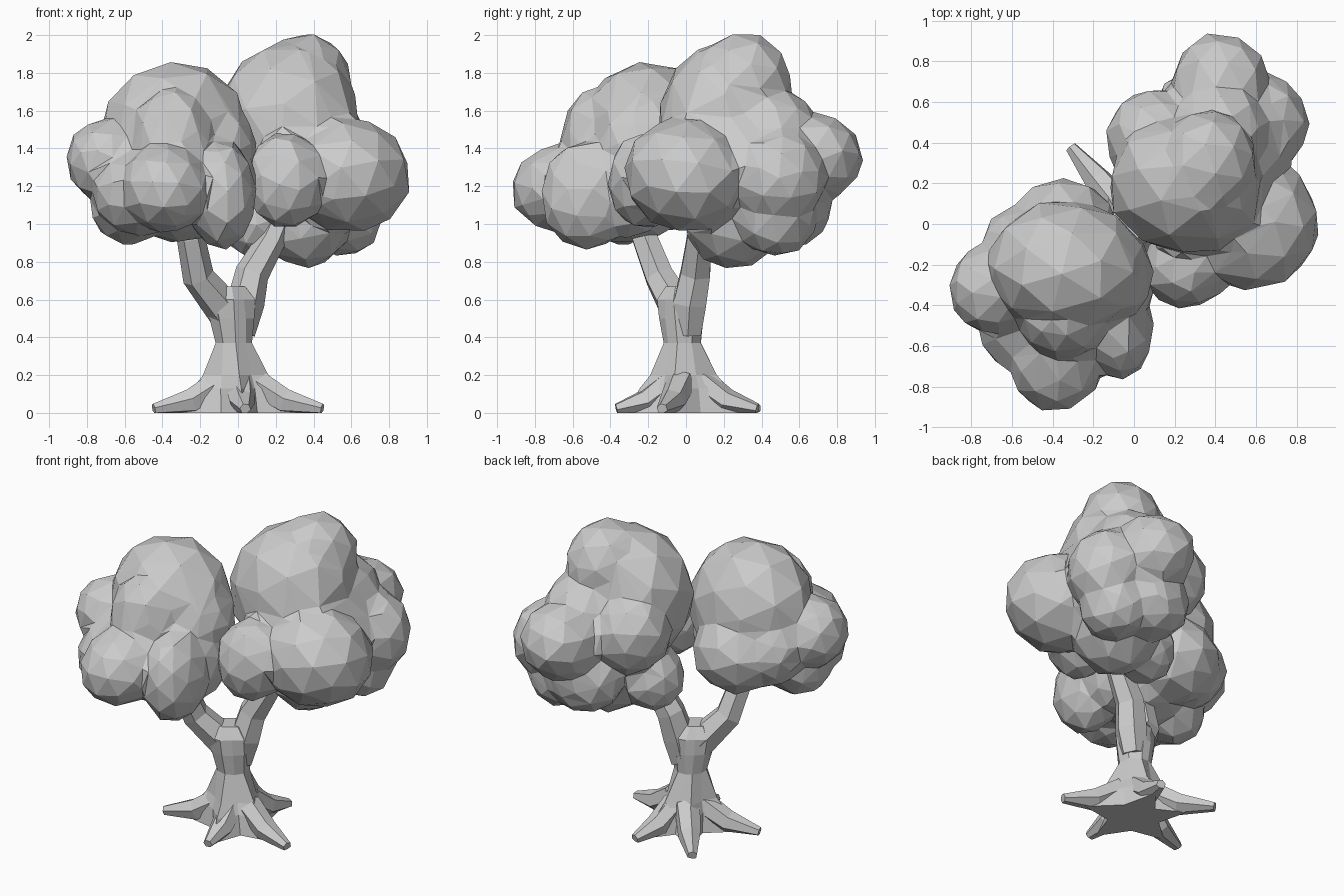
import bpy, bmesh, math, random
from mathutils import Vector, Euler

cube = bpy.data.objects.get("Cube")
if cube:
    bpy.data.objects.remove(cube)

random.seed(4)
GREY = (0.6, 0.6, 0.6, 1)
grey = bpy.data.materials.new("light grey")
grey.use_nodes = True
grey.diffuse_color = GREY
shader = next(n for n in grey.node_tree.nodes if n.type == 'BSDF_PRINCIPLED')
shader.inputs["Base Color"].default_value = GREY


def finish(bm, name):
    bmesh.ops.recalc_face_normals(bm, faces=bm.faces)
    mesh = bpy.data.meshes.new(name)
    bm.to_mesh(mesh)
    bm.free()
    mesh.materials.append(grey)
    obj = bpy.data.objects.new(name, mesh)
    bpy.context.collection.objects.link(obj)
    return obj


def fuse(obj, voxel, ratio):
    """Melt overlapping pieces into one shell with large flat facets."""
    melt = obj.modifiers.new("melt", 'REMESH')
    melt.mode = 'VOXEL'
    melt.voxel_size = voxel
    soften = obj.modifiers.new("soften", 'SMOOTH')
    soften.iterations = 3
    facet = obj.modifiers.new("facet", 'DECIMATE')
    facet.ratio = ratio


def loft(bm, rings):
    """Skin a stack of equal rings and cap both ends."""
    loops = [[bm.verts.new(p) for p in ring] for ring in rings]
    n = len(loops[0])
    faces = [bm.faces.new(loops[0][::-1]), bm.faces.new(loops[-1])]
    for low, high in zip(loops, loops[1:]):
        for i in range(n):
            j = (i + 1) % n
            faces.append(bm.faces.new((low[i], low[j], high[j], high[i])))
    bmesh.ops.recalc_face_normals(bm, faces=faces)


def limb(bm, path, sides=6):
    """Tapered tube through (x, y, z, radius) points, kept above the ground."""
    pts = [Vector(p[:3]) for p in path]
    rings = []
    for i, p in enumerate(pts):
        along = pts[min(i + 1, len(pts) - 1)] - pts[max(i - 1, 0)]
        turn = Vector((0, 0, 1)).rotation_difference(along)
        ring = []
        for k in range(sides):
            a = math.tau * k / sides
            v = p + turn @ (path[i][3] * Vector((math.cos(a), math.sin(a), 0)))
            v.z = max(v.z, 0)
            ring.append(v)
        rings.append(ring)
    loft(bm, rings)


def canopy(name, blobs):
    """Cluster of leaf clumps: centre, then half sizes."""
    bm = bmesh.new()
    for x, y, z, *size in blobs:
        verts = bmesh.ops.create_icosphere(bm, subdivisions=2, radius=1)["verts"]
        spin = Euler([random.uniform(0, 6) for _ in range(3)]).to_matrix()
        for v in verts:
            v.co = spin @ v.co * random.uniform(0.97, 1.03)
        # fit each clump exactly to its box
        for axis in range(3):
            lo = min(v.co[axis] for v in verts)
            hi = max(v.co[axis] for v in verts)
            for v in verts:
                t = 2 * (v.co[axis] - lo) / (hi - lo) - 1
                v.co[axis] = (x, y, z)[axis] + t * size[axis % len(size)]
    fuse(finish(bm, name), 0.03, 0.04)


# Trunk: star at the ground, narrow waist, widening towards the fork
root_tips = [(0.46, -0.13), (0.11, 0.39), (-0.32, 0.39), (-0.46, -0.13), (0.04, -0.38)]
angles = [math.atan2(y, x) % math.tau for x, y in root_tips]
angles[0] -= math.tau
spokes = []
for a, b in zip(angles, angles[1:] + [angles[0] + math.tau]):
    spokes += [(a, True), ((a + b) / 2, False)]
rings = []
for z, ridge, valley, spread in [(0, 0.32, 0.16, 0), (0.13, 0.24, 0.15, 0), (0.2, 0.18, 0.13, 0),
                                 (0.37, 0.1, 0.1, 0), (0.5, 0.11, 0.11, 0.15),
                                 (0.6, 0.1, 0.1, 0.5), (0.67, 0.06, 0.06, 0.5)]:
    lean = Vector((-0.06 * z, -0.05 * z, z))
    rings.append([lean + (ridge if r else valley) * (1 + spread * abs(math.cos(a - 0.6)))
                  * Vector((math.cos(a), math.sin(a), 0)) for a, r in spokes])
bm = bmesh.new()
loft(bm, rings)
finish(bm, "trunk")

# Roots
for i, (x, y) in enumerate(root_tips):
    bm = bmesh.new()
    limb(bm, [(x * 0.2, y * 0.2, 0.16, 0.08), (x * 0.55, y * 0.55, 0.06, 0.07),
              (x * 0.97, y * 0.97, 0.02, 0.03)])
    finish(bm, f"root_{i + 1}")

# Branches
branches = {
    "left_branch": [(0.01, 0.01, 0.42, 0.08), (0.04, 0.02, 0.58, 0.1), (0.075, 0.05, 0.74, 0.09),
                    (0.18, 0.07, 0.92, 0.075), (0.3, 0.12, 1.2, 0.06)],
    "right_branch": [(-0.01, -0.01, 0.42, 0.08), (-0.08, -0.05, 0.56, 0.1),
                     (-0.21, -0.14, 0.72, 0.085), (-0.25, -0.22, 0.93, 0.075),
                     (-0.3, -0.27, 1.15, 0.06)],
}
for name, path in branches.items():
    bm = bmesh.new()
    limb(bm, path)
    finish(bm, name)

# Leaf canopies
canopy("right_canopy", [
    (-0.33, -0.21, 1.46, 0.39, 0.32, 0.4),
    (-0.09, -0.24, 1.4, 0.19, 0.23, 0.27),
    (-0.7, -0.32, 1.34, 0.21, 0.22, 0.22),
    (-0.52, -0.5, 1.16, 0.25, 0.25, 0.22),
    (-0.38, -0.65, 1.19, 0.24, 0.27, 0.24),
    (-0.08, -0.52, 1.15, 0.18, 0.25, 0.29),
    (-0.35, -0.04, 1.22, 0.28, 0.27, 0.26),
    (-0.54, -0.1, 1.25, 0.2, 0.19, 0.23),
    (-0.58, -0.35, 1.09, 0.2),
    (-0.35, -0.45, 1.43, 0.22, 0.21, 0.3),
    (-0.3, -0.3, 1.12, 0.28, 0.28, 0.22),
    (-0.08, -0.3, 1.2, 0.18, 0.22, 0.28),
])
canopy("left_canopy", [
    (0.26, 0.2, 1.55, 0.38, 0.34, 0.42),
    (0.35, 0.3, 1.72, 0.25, 0.26, 0.29),
    (0.58, -0.01, 1.26, 0.33, 0.32, 0.3),
    (0.25, -0.22, 1.23, 0.21, 0.2, 0.25),
    (0.42, 0.69, 1.35, 0.24, 0.25, 0.24),
    (0.64, 0.5, 1.25, 0.23, 0.25, 0.25),
    (0.1, 0.42, 1.4, 0.24, 0.24, 0.25),
    (0.1, 0.2, 1.02, 0.2),
    (0.35, 0.25, 1.02, 0.25, 0.26, 0.26),
    (0.55, 0.48, 1.04, 0.21),
    (0.35, 0.55, 1.1, 0.25, 0.22, 0.22),
    (0.4, 0.3, 1.32, 0.34, 0.36, 0.34),
    (0.42, 0.45, 1.48, 0.24, 0.24, 0.23),
])
